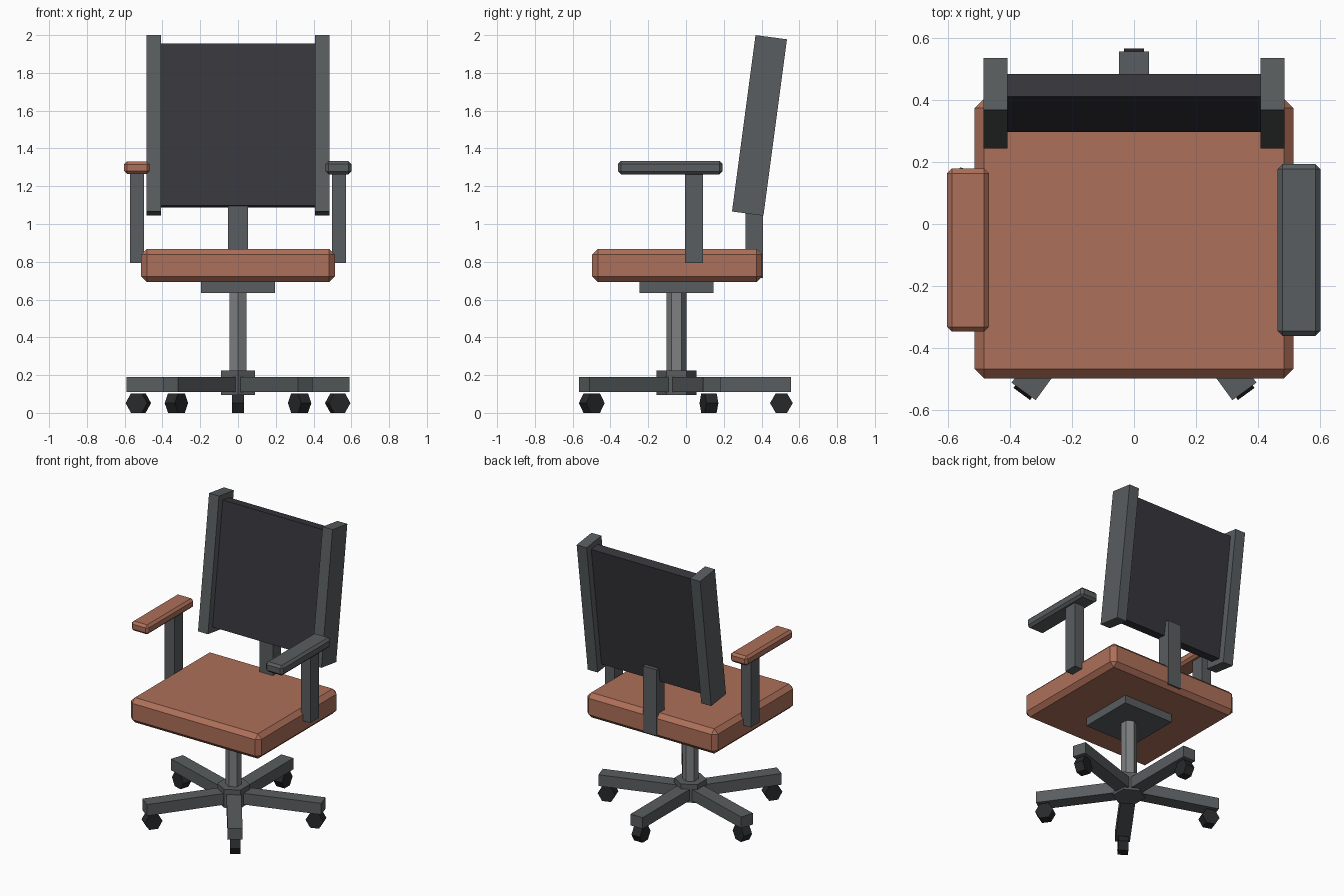
import bpy, bmesh, math
from mathutils import Matrix, Vector

if "Cube" in bpy.data.objects:
    bpy.data.objects.remove(bpy.data.objects["Cube"])


def material(name, rgb):
    m = bpy.data.materials.new(name)
    m.diffuse_color = (*rgb, 1)
    m.use_nodes = True
    m.node_tree.nodes["Principled BSDF"].inputs["Base Color"].default_value = m.diffuse_color
    return m


LEATHER = material("brown_leather", (0.42, 0.16, 0.10))
FRAME = material("dark_grey_frame", (0.10, 0.11, 0.115))
MESH = material("charcoal_panel", (0.038, 0.038, 0.046))
RUBBER = material("black_rubber", (0.02, 0.022, 0.024))
STEEL = material("steel", (0.21, 0.215, 0.22))


def finish(name, bm, mat, matrix):
    bmesh.ops.recalc_face_normals(bm, faces=bm.faces[:])
    me = bpy.data.meshes.new(name)
    bm.to_mesh(me)
    bm.free()
    me.materials.append(mat)
    ob = bpy.data.objects.new(name, me)
    ob.matrix_world = matrix
    bpy.context.collection.objects.link(ob)
    return ob


def box(name, lo, hi, mat, bevel=0, matrix=Matrix()):
    """Box between two corners, optionally chamfered."""
    lo, hi = Vector(lo), Vector(hi)
    size, mid = hi - lo, (lo + hi) / 2
    bm = bmesh.new()
    bmesh.ops.create_cube(bm, size=1)
    for v in bm.verts:
        v.co = mid + Vector([a * b for a, b in zip(v.co, size)])
    if bevel:
        bmesh.ops.bevel(bm, geom=bm.edges[:], offset=bevel, segments=1,
                        affect='EDGES')
    return finish(name, bm, mat, matrix)


def hexagon(name, radius, depth, mat, matrix):
    """Six-sided cylinder along local z with a corner on local +y."""
    bm = bmesh.new()
    bmesh.ops.create_cone(bm, cap_ends=True, segments=6, radius1=radius,
                          radius2=radius, depth=depth)
    # put a corner on +y whatever the primitive's starting angle
    bm.verts.ensure_lookup_table()
    v = bm.verts[0].co
    turn = math.pi / 2 - math.atan2(v.y, v.x)
    bmesh.ops.rotate(bm, verts=bm.verts[:], cent=(0, 0, 0),
                     matrix=Matrix.Rotation(turn, 3, 'Z'))
    return finish(name, bm, mat, matrix)


AXIS_Y = -0.05  # the swivel axis

# Five-legged base with casters
for i in range(5):
    spin = (Matrix.Translation((0, AXIS_Y, 0))
            @ Matrix.Rotation(math.radians(72 * i), 4, 'Z'))
    box(f"base_leg_{i + 1}", (-0.048, 0, 0.11), (0.048, 0.605, 0.19), FRAME,
        matrix=spin)
    hexagon(f"caster_{i + 1}", 0.06, 0.066, RUBBER,
            spin @ Matrix.Translation((0, 0.555, 0.052))
            @ Matrix.Rotation(math.pi / 2, 4, 'Y'))

# Hub, column and seat plate
hexagon("base_hub", 0.105, 0.13, FRAME, Matrix.Translation((0, AXIS_Y, 0.16)))
hexagon("column", 0.052, 0.50, STEEL, Matrix.Translation((0, AXIS_Y, 0.42)))
box("seat_plate", (-0.195, -0.245, 0.635), (0.195, 0.145, 0.70), FRAME)

# Seat cushion
box("seat", (-0.513, -0.497, 0.692), (0.513, 0.403, 0.868), LEATHER, 0.03)

# Arm posts and pads (the left pad is leather and slightly shorter)
for side, s in (("left", -1), ("right", 1)):
    xs = sorted((s * 0.497, s * 0.573))
    box(f"{side}_arm_post", (xs[0], -0.005, 0.793), (xs[1], 0.09, 1.28), FRAME)
box("left_arm_pad", (-0.603, -0.347, 1.265), (-0.467, 0.179, 1.332), LEATHER, 0.016)
box("right_arm_pad", (0.463, -0.361, 1.263), (0.60, 0.193, 1.334), FRAME, 0.016)

# Upright that carries the backrest
box("back_support", (-0.053, 0.315, 0.715), (0.053, 0.407, 1.185), FRAME)

# Tilted backrest: panel between two rails
tilt = (Matrix.Translation((0, 0.389, 1.522))
        @ Matrix.Rotation(math.radians(-7.6), 4, 'X'))
box("back_panel", (-0.41, -0.0365, -0.433), (0.41, 0.0365, 0.433), MESH, matrix=tilt)
for side, s in (("left", -1), ("right", 1)):
    xs = sorted((s * 0.407, s * 0.485))
    box(f"{side}_back_rail", (xs[0], -0.084, -0.471), (xs[1], 0.084, 0.471), FRAME,
        matrix=tilt)
